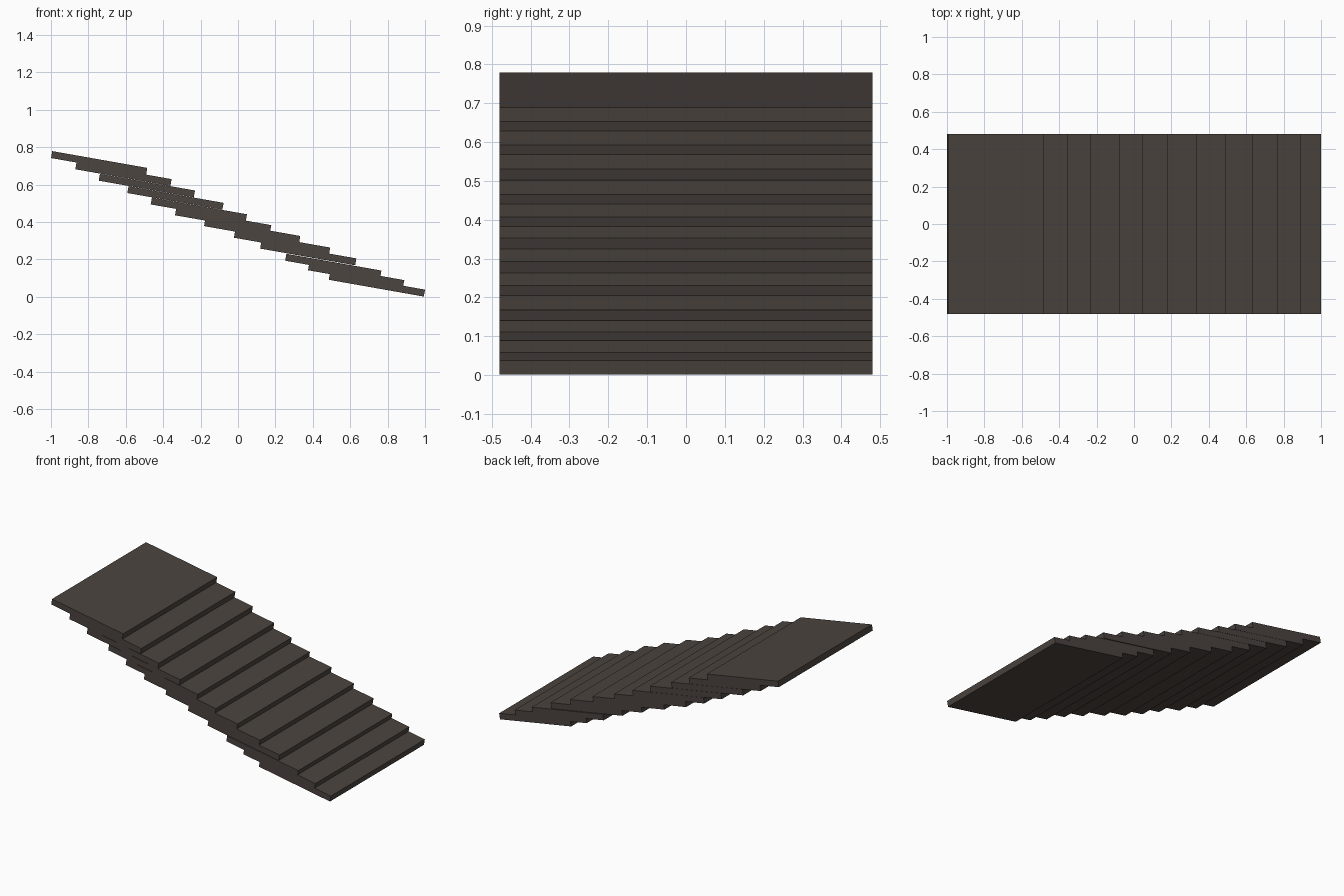
import bpy, bmesh, math
from mathutils import Matrix, Vector

if "Cube" in bpy.data.objects:
    bpy.data.objects.remove(bpy.data.objects["Cube"])

ANGLE = math.radians(10)      # downward pitch of every slab
LENGTH, WIDTH, THICK = 0.516, 0.96, 0.0375

# dark warm slate
slate = bpy.data.materials.new("dark slate")
slate.diffuse_color = (0.070, 0.058, 0.049, 1)
slate.use_nodes = True
slate.node_tree.nodes["Principled BSDF"].inputs["Base Color"].default_value = slate.diffuse_color

# upper right-hand edge of each slab (x, z), from top to bottom of the flight
edges = [(-0.485, 0.689), (-0.355, 0.629), (-0.23, 0.568), (-0.077, 0.502),
         (0.048, 0.441), (0.178, 0.383), (0.333, 0.325), (0.493, 0.263),
         (0.633, 0.205), (0.767, 0.140), (0.889, 0.089), (1.0, 0.038)]


def slab(name, x, z):
    """Tilted flat slab whose upper right edge sits at (x, z)."""
    bm = bmesh.new()
    bmesh.ops.create_cube(bm, size=1)
    bmesh.ops.scale(bm, vec=(LENGTH, WIDTH, THICK), verts=bm.verts)
    bmesh.ops.translate(bm, vec=(-LENGTH / 2, 0, -THICK / 2), verts=bm.verts)
    bmesh.ops.transform(bm, matrix=Matrix.Translation(Vector((x, 0, z)))
                        @ Matrix.Rotation(ANGLE, 4, 'Y'), verts=bm.verts)
    mesh = bpy.data.meshes.new(name)
    bm.to_mesh(mesh)
    bm.free()
    mesh.materials.append(slate)
    bpy.context.collection.objects.link(bpy.data.objects.new(name, mesh))


# overlapping slabs stepping down to the right
for i, (x, z) in enumerate(edges):
    slab(f"slab_{i + 1}", x, z)
